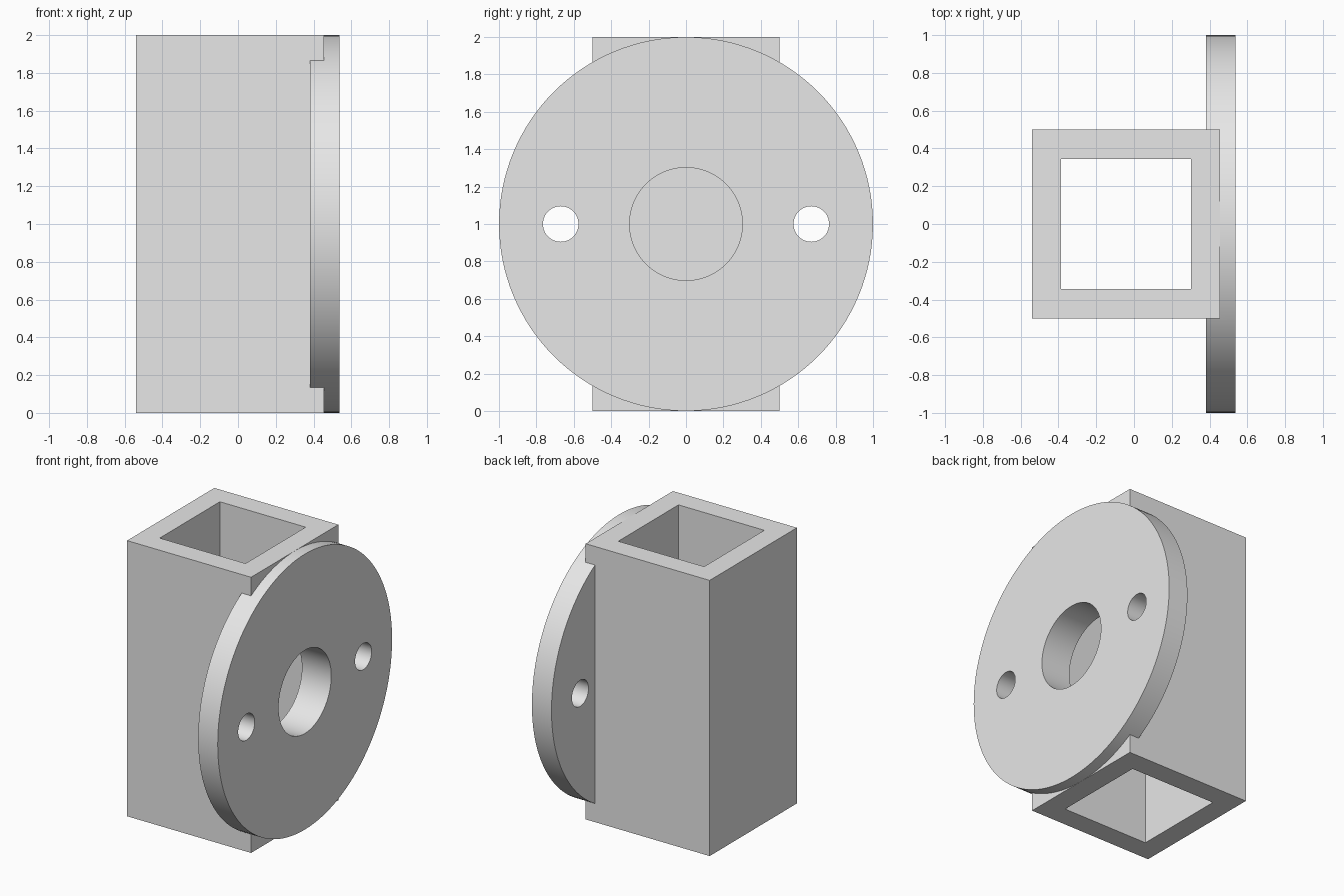
import bpy
import math

cube = bpy.data.objects.get("Cube")
if cube:
    bpy.data.objects.remove(cube, do_unlink=True)

MID = 1.0  # height of the flange axis

grey = bpy.data.materials.new("plain_grey")
grey.use_nodes = True
colour = (0.8, 0.8, 0.8, 1)
grey.diffuse_color = colour
grey.node_tree.nodes["Principled BSDF"].inputs["Base Color"].default_value = colour


def box(name, x0, x1, half_y, z0, z1):
    bpy.ops.mesh.primitive_cube_add(size=1, location=((x0 + x1) / 2, 0, (z0 + z1) / 2))
    ob = bpy.context.object
    ob.name = name
    ob.scale = (x1 - x0, 2 * half_y, z1 - z0)
    bpy.ops.object.transform_apply(location=True, rotation=True, scale=True)
    ob.data.materials.append(grey)
    return ob


def disc(name, x0, x1, radius, y=0, sides=64):
    bpy.ops.mesh.primitive_cylinder_add(
        vertices=sides, radius=radius, depth=x1 - x0,
        location=((x0 + x1) / 2, y, MID), rotation=(0, math.pi / 2, 0))
    ob = bpy.context.object
    ob.name = name
    bpy.ops.object.transform_apply(location=True, rotation=True, scale=True)
    ob.data.materials.append(grey)
    return ob


def combine(target, other, operation):
    mod = target.modifiers.new(operation.lower(), 'BOOLEAN')
    mod.operation = operation
    mod.solver = 'EXACT'
    mod.object = other
    bpy.context.view_layer.objects.active = target
    bpy.ops.object.modifier_apply(modifier=mod.name)
    bpy.data.objects.remove(other, do_unlink=True)


# Square tube body joined to the round flange
body = box("flanged_tube", -0.54, 0.455, 0.5, 0, 2)
combine(body, disc("flange", 0.38, 0.537, 0.9995, sides=128), 'UNION')

# Square channel through the whole height
combine(body, box("channel_cutter", -0.387, 0.302, 0.345, -0.5, 2.5), 'DIFFERENCE')

# Central bore opening into the channel
combine(body, disc("bore_cutter", 0, 1, 0.302), 'DIFFERENCE')

# Bolt holes on both sides
for side in (-1, 1):
    combine(body, disc("bolt_hole_cutter", 0.2, 1, 0.095, side * 0.67, 48), 'DIFFERENCE')

# Smooth curved walls, sharp corners
bpy.ops.object.select_all(action='DESELECT')
body.select_set(True)
bpy.context.view_layer.objects.active = body
bpy.ops.object.shade_smooth_by_angle(angle=math.radians(30))
